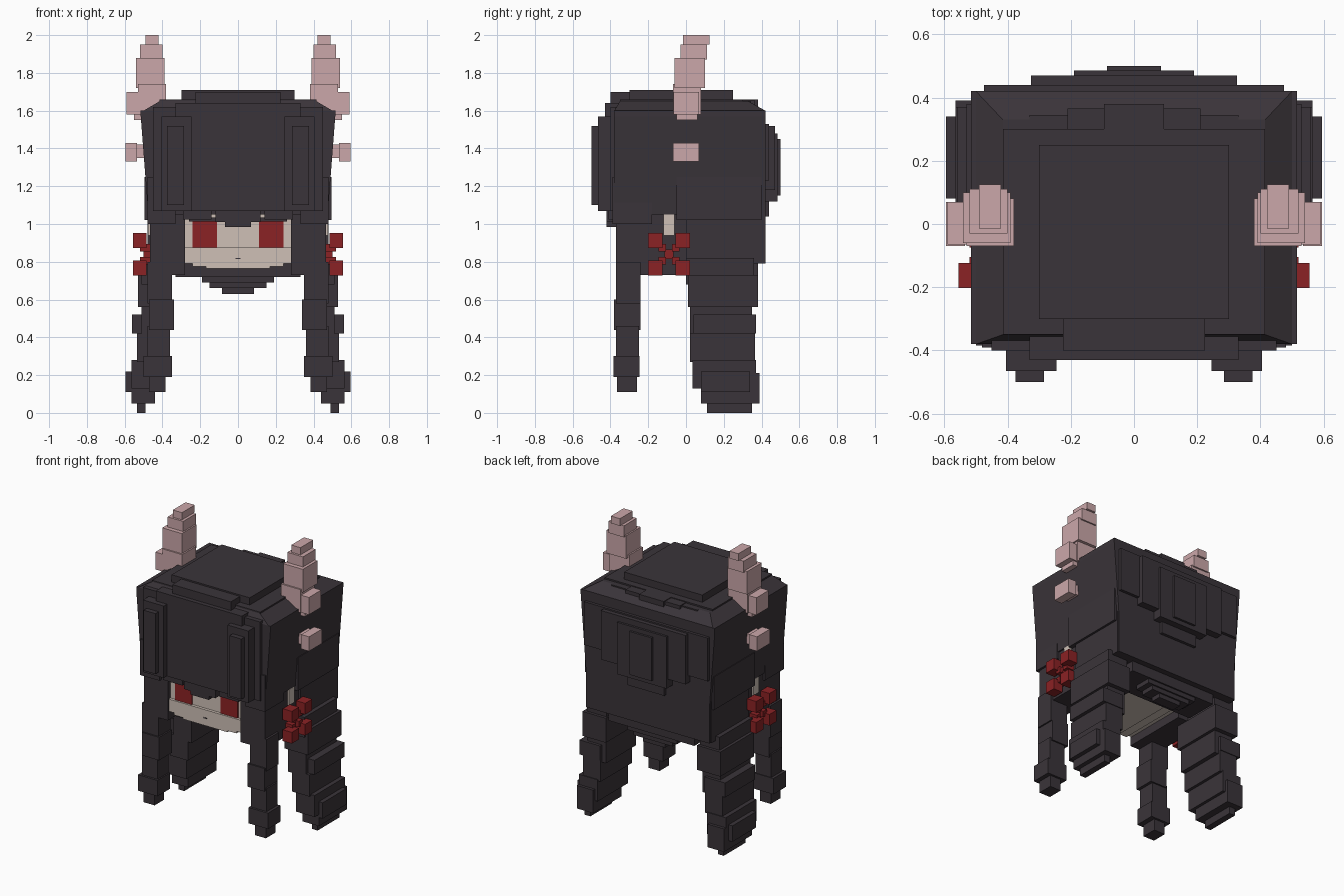
import bpy
import bmesh

default_cube = bpy.data.objects.get("Cube")
if default_cube:
    bpy.data.objects.remove(default_cube, do_unlink=True)


def make_material(name, red, green, blue):
    material = bpy.data.materials.new(name)
    colour = (red, green, blue, 1)
    material.diffuse_color = colour
    material.use_nodes = True
    for node in material.node_tree.nodes:
        if node.type == 'BSDF_PRINCIPLED':
            node.inputs["Base Color"].default_value = colour
    return material


hair = make_material("charcoal_hair", .042, .034, .041)
horn = make_material("dusty_pink_horn", .6, .39, .4)
crimson = make_material("crimson", .26, .016, .018)
skin = make_material("pale_skin", .62, .53, .47)


def block(x, y, z, taper=0, top_y=None):
    """One block given by its ranges; taper pulls the top sides inward."""
    top_y = top_y or y
    low = [(a, b, z[0]) for a, b in ((x[0], y[0]), (x[1], y[0]), (x[1], y[1]), (x[0], y[1]))]
    left, right = x[0] + taper, x[1] - taper
    high = [(a, b, z[1]) for a, b in ((left, top_y[0]), (right, top_y[0]), (right, top_y[1]), (left, top_y[1]))]
    return low + high


def wide(half_width, y, z, taper=0, top_y=None):
    """A block centred across the model."""
    return block((-half_width, half_width), y, z, taper, top_y)


def part(name, material, blocks, side=1):
    """Join blocks into one named object; side -1 flips it to the right."""
    bm = bmesh.new()
    for corners in blocks:
        vs = [bm.verts.new((side * a, b, c)) for a, b, c in corners]
        bm.faces.new(vs[3::-1])
        bm.faces.new(vs[4:])
        for i in range(4):
            j = (i + 1) % 4
            bm.faces.new((vs[i], vs[j], vs[j + 4], vs[i + 4]))
    bmesh.ops.recalc_face_normals(bm, faces=bm.faces)
    mesh = bpy.data.meshes.new(name)
    bm.to_mesh(mesh)
    bm.free()
    mesh.materials.append(material)
    bpy.context.collection.objects.link(bpy.data.objects.new(name, mesh))


def pair(name, material, blocks):
    for prefix, side in (("left_", 1), ("right_", -1)):
        part(prefix + name, material, blocks, side)


# Head and face
part("head", skin, [
    wide(.29, y=(-.34, .2), z=(.8, 1.07)),
    wide(.28, y=(-.36, .1), z=(.79, .875)),
    wide(.24, y=(-.36, .1), z=(.775, .8)),
    wide(.17, y=(-.36, .1), z=(.765, .8)),
])
part("mouth", hair, [wide(.012, y=(-.363, -.355), z=(.815, .821))])
pair("eye", crimson, [block(x=(.11, .24), y=(-.347, -.339), z=(.875, 1.015))])
pair("eyelash", hair, [block(x=(.07, .26), y=(-.37, -.33), z=(1.012, 1.035))])
pair("ear", skin, [block(x=(.4, .476), y=(-.12, -.06), z=(.94, 1.05))])

# Main hair volume
part("hair_shell", hair, [
    wide(.475, y=(-.38, .42), z=(1.05, 1.57), taper=-.04),
    wide(.515, y=(-.38, .42), z=(1.57, 1.6)),
    wide(.5, y=(-.38, .42), z=(1.6, 1.65), taper=.085, top_y=(-.35, .33)),
])
part("hair_crown", hair, [
    wide(.3, y=(-.3, .25), z=(1.6, 1.71)),
    wide(.415, y=(-.35, .3), z=(1.6, 1.66)),
    wide(.33, y=(.2, .345), z=(1.58, 1.65)),
    wide(.21, y=(.2, .365), z=(1.58, 1.655)),
    wide(.095, y=(.2, .38), z=(1.58, 1.66)),
    wide(.225, y=(-.4, -.3), z=(1.6, 1.7)),
])

# Back wall with overlapping locks, stepping outward to the middle
part("back_hair", hair, [
    wide(.475, y=(.2, .42), z=(.79, 1.53)),
    wide(.475, y=(.3, .44), z=(1.23, 1.53)),
    wide(.325, y=(.3, .47), z=(1.18, 1.52)),
    wide(.19, y=(.3, .485), z=(1.12, 1.48)),
    wide(.085, y=(.3, .5), z=(1.15, 1.45)),
    wide(.14, y=(.3, .44), z=(1.04, 1.2)),
])
part("nape_hair", hair, [
    wide(.33, y=(.15, .38), z=(.72, .85)),
    wide(.19, y=(.25, .37), z=(.69, .75)),
    wide(.15, y=(.26, .36), z=(.66, .75)),
    wide(.085, y=(.28, .35), z=(.63, .75)),
])
part("hair_core", hair, [wide(.46, y=(.1, .3), z=(.83, 1.1))])

# Fringe
part("fringe", hair, [
    wide(.45, y=(-.4, -.3), z=(1.07, 1.62)),
    wide(.33, y=(-.43, -.35), z=(1.07, 1.64)),
    wide(.12, y=(-.42, -.34), z=(1.01, 1.1)),
    wide(.07, y=(-.42, -.34), z=(.985, 1.1)),
])
pair("fringe_lock", hair, [
    block(x=(.245, .405), y=(-.465, -.38), z=(1.07, 1.57)),
    block(x=(.285, .375), y=(-.5, -.4), z=(1.1, 1.52)),
    block(x=(.14, .29), y=(-.41, -.34), z=(1.025, 1.1)),
])

# Hair beside the face and around the ears
pair("side_hair", hair, [
    block(x=(.28, .465), y=(-.37, .1), z=(.73, 1.1)),
    block(x=(.33, .48), y=(-.39, -.18), z=(1, 1.25)),
    block(x=(.4, .495), y=(-.05, .4), z=(1.02, 1.25)),
    block(x=(.4, .48), y=(0, .41), z=(.79, 1.1)),
])

# Front hanging locks
pair("front_lock", hair, [
    block(x=(.35, .48), y=(-.37, -.24), z=(.58, .8)),
    block(x=(.34, .47), y=(-.38, -.24), z=(.44, .6)),
    block(x=(.36, .48), y=(-.37, -.25), z=(.28, .46)),
    block(x=(.35, .5), y=(-.385, -.245), z=(.19, .3)),
    block(x=(.385, .47), y=(-.365, -.26), z=(.11, .2)),
])

# Rear tails, leaning outward and ending in narrow tips
pair("rear_tail", hair, [
    block(x=(.36, .51), y=(0, .36), z=(.68, .82)),
    block(x=(.35, .53), y=(.01, .38), z=(.56, .73)),
    block(x=(.37, .51), y=(.02, .35), z=(.4, .6)),
    block(x=(.4, .56), y=(.04, .37), z=(.42, .52)),
    block(x=(.4, .535), y=(.02, .365), z=(.27, .42)),
    block(x=(.42, .565), y=(.035, .37), z=(.13, .28)),
    block(x=(.44, .595), y=(.08, .34), z=(.11, .22)),
    block(x=(.44, .565), y=(.08, .39), z=(.05, .21)),
    block(x=(.49, .535), y=(.11, .35), z=(0, .08)),
])

# Horns and the small studs below them
pair("horn", horn, [
    block(x=(.38, .53), y=(-.07, .08), z=(1.58, 1.74)),
    block(x=(.39, .54), y=(-.06, .1), z=(1.72, 1.88)),
    block(x=(.4, .52), y=(-.03, .11), z=(1.87, 1.95)),
    block(x=(.42, .49), y=(-.015, .125), z=(1.95, 2)),
    block(x=(.48, .55), y=(-.05, .06), z=(1.55, 1.68)),
    block(x=(.52, .59), y=(-.065, .07), z=(1.58, 1.7)),
])
pair("horn_stud", horn, [
    block(x=(.45, .55), y=(-.05, .05), z=(1.35, 1.42)),
    block(x=(.535, .595), y=(-.07, .07), z=(1.33, 1.43)),
])

# Crossed bows: a knot, four arms and four square ends
bow_y, bow_z = -.09, .84
bow = [block(x=(.45, .5), y=(bow_y - .025, bow_y + .025), z=(bow_z - .025, bow_z + .025))]
for dy in (-1, 1):
    for dz in (-1, 1):
        for reach, size, x in ((.035, .02, (.46, .52)), (.073, .039, (.485, .555))):
            cy, cz = bow_y + dy * reach, bow_z + dz * reach
            bow.append(block(x=x, y=(cy - size, cy + size), z=(cz - size, cz + size)))
pair("bow", crimson, bow)
